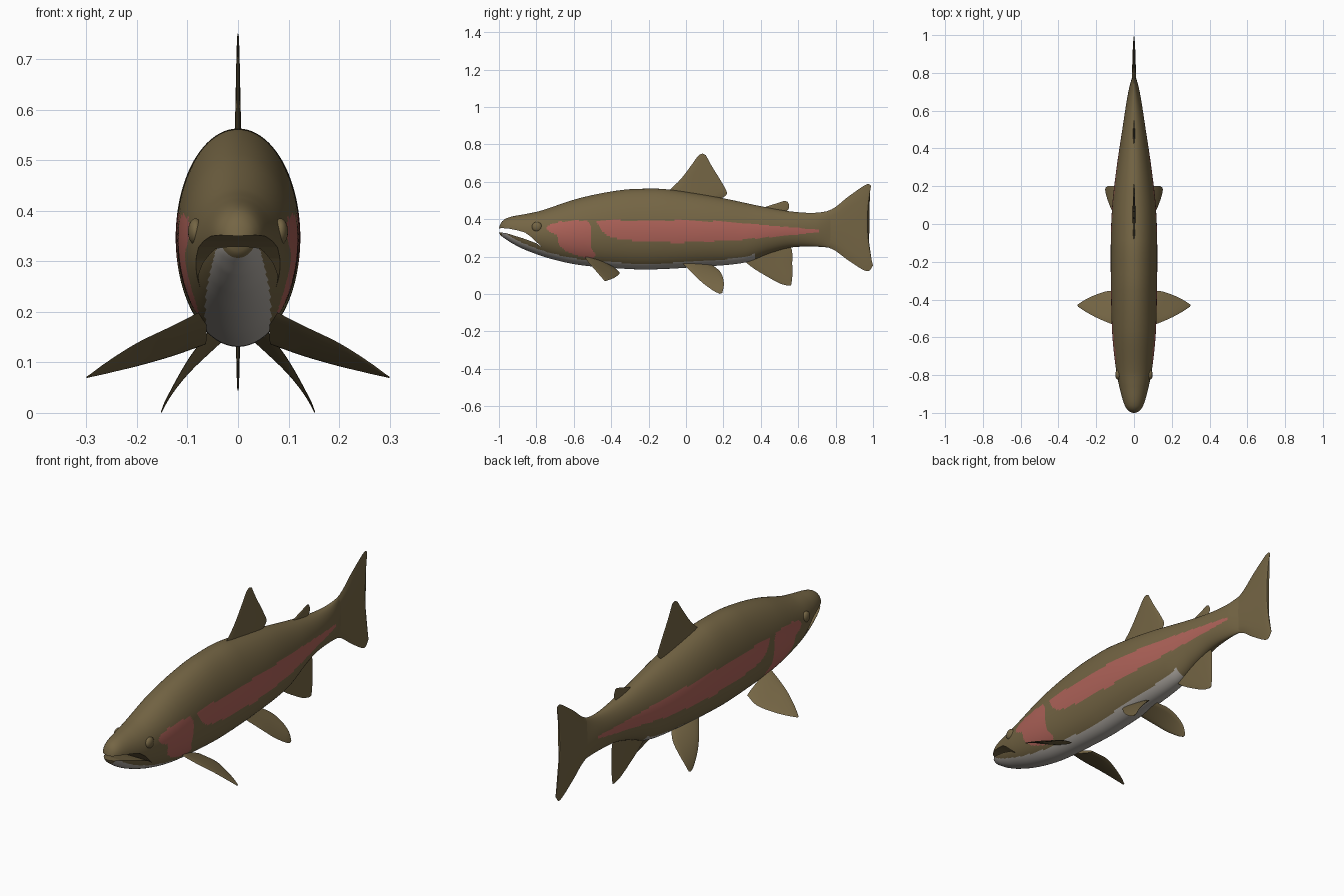
import bpy, bmesh, math
from mathutils import Vector

if "Cube" in bpy.data.objects:
    bpy.data.objects.remove(bpy.data.objects["Cube"])


def material(name, rgb):
    m = bpy.data.materials.new(name)
    m.diffuse_color = (*rgb, 1)
    m.use_nodes = True
    m.node_tree.nodes["Principled BSDF"].inputs["Base Color"].default_value = m.diffuse_color
    return m


BROWN = material("olive_brown", (0.175, 0.130, 0.058))
PINK = material("rose_pink", (0.42, 0.122, 0.098))
GREY = material("pale_belly", (0.43, 0.40, 0.365))


def curve(pts, x):
    """Smooth curve through (x, value) pairs."""
    def slope(i):
        a, b = max(i - 1, 0), min(i + 1, len(pts) - 1)
        return (pts[b][1] - pts[a][1]) / (pts[b][0] - pts[a][0])
    i = 0
    while i < len(pts) - 2 and x > pts[i + 1][0]:
        i += 1
    (x0, v0), (x1, v1) = pts[i], pts[i + 1]
    h = x1 - x0
    t = (x - x0) / h
    return ((2*t**3 - 3*t*t + 1) * v0 + (t**3 - 2*t*t + t) * h * slope(i)
            + (3*t*t - 2*t**3) * v1 + (t**3 - t*t) * h * slope(i + 1))


def finish(name, bm, mat=None):
    bmesh.ops.recalc_face_normals(bm, faces=bm.faces[:])
    me = bpy.data.meshes.new(name)
    bm.to_mesh(me)
    bm.free()
    ob = bpy.data.objects.new(name, me)
    bpy.context.collection.objects.link(ob)
    if mat:
        me.materials.append(mat)
    return ob


def loft(bm, rings):
    vs = [[bm.verts.new(p) for p in r] for r in rings]
    n = len(vs[0])
    for a, b in zip(vs, vs[1:]):
        for j in range(n):
            k = (j + 1) % n
            bm.faces.new((a[j], a[k], b[k], b[j]))
    bm.faces.new(vs[0])
    bm.faces.new(vs[-1])


# Body outline: back line, belly line and half width along y
TOP = [(-1, .350), (-.995, .368), (-.985, .386), (-.965, .402), (-.93, .414), (-.86, .427),
       (-.78, .444), (-.57, .512), (-.35, .555), (-.19, .563), (-.09, .558), (.18, .515),
       (.42, .465), (.56, .441), (.69, .434), (.80, .45)]
BOT = [(-1, .330), (-.995, .318), (-.985, .308), (-.965, .294), (-.93, .271), (-.86, .236),
       (-.73, .19), (-.57, .155), (-.35, .136), (-.19, .131), (.07, .145), (.315, .168),
       (.45, .218), (.56, .248), (.69, .253), (.80, .245)]
WID = [(-1, .010), (-.995, .022), (-.985, .034), (-.965, .047), (-.93, .060), (-.86, .078),
       (-.78, .094), (-.6, .114), (-.4, .121), (-.1, .123), (.1, .115), (.3, .092),
       (.5, .062), (.7, .030), (.80, .004)]

rings = []
N, M = 280, 120
for i in range(N + 1):
    u = i / N
    y = -1 + 1.8 * (0.75 * u + 0.25 * u * u) if u > .04 else -1 + 1.8 * .0304 * (u / .04) ** 1.5
    t, b, w = curve(TOP, y), curve(BOT, y), curve(WID, y)
    rings.append([(w * math.cos(a), y, (t + b) / 2 + (t - b) / 2 * math.sin(a))
                  for a in (2 * math.pi * j / M for j in range(M))])
bm = bmesh.new()
loft(bm, rings)
body = finish("body", bm)

# Open mouth, cut through the head
MOUTH = [(-1.05, .346), (-.985, .352), (-.95, .350), (-.90, .340), (-.86, .328), (-.83, .306),
         (-.80, .278), (-.77, .250), (-.80, .271), (-.835, .284), (-.87, .297), (-.92, .312),
         (-.96, .325), (-1.05, .336)]
bm = bmesh.new()
loft(bm, [[(x, y, z) for y, z in MOUTH] for x in (-.2, .2)])
cutter = finish("mouth_cutter", bm)
cutter.hide_render = True
mod = body.modifiers.new("mouth", "BOOLEAN")
mod.operation, mod.solver, mod.object = "DIFFERENCE", "EXACT", cutter
bpy.context.view_layer.objects.active = body
bpy.ops.object.modifier_apply(modifier="mouth")
bpy.data.objects.remove(cutter)

# Pink cheek and side stripe, pale belly
CHEEK = [(-.745, .350), (-.735, .368), (-.68, .385), (-.62, .393), (-.53, .393), (-.505, .365),
         (-.505, .30), (-.51, .25), (-.485, .215), (-.485, .20), (-.51, .185), (-.545, .195),
         (-.59, .208), (-.64, .228), (-.68, .26), (-.69, .315), (-.735, .333)]
STRIPE = [(-.48, .385), (-.46, .393), (-.2, .396), (.02, .393), (.2, .386), (.34, .376), (.55, .357),
          (.71, .344), (.71, .330), (.55, .313), (.29, .289), (-.03, .274), (-.25, .281),
          (-.40, .300), (-.45, .335)]


def inside(poly, y, z):
    hit = False
    for (y0, z0), (y1, z1) in zip(poly, poly[1:] + poly[:1]):
        if (z0 > z) != (z1 > z) and y < y0 + (z - z0) / (z1 - z0) * (y1 - y0):
            hit = not hit
    return hit


body.data.materials.clear()
for m in (BROWN, PINK, GREY):
    body.data.materials.append(m)
for f in body.data.polygons:
    _, y, z = f.center
    f.material_index = 0
    if inside(CHEEK, y, z) or inside(STRIPE, y, z):
        f.material_index = 1
    elif -.985 < y < .37 and z < curve(BOT, y) + .031 and f.normal.z < .3:
        f.material_index = 2


# Fins: lens-shaped blades between a leading and a trailing edge
def fin(name, lead, trail, thick, notch=0.0, side=1):
    def edge(pts, t):
        ks = [i / (len(pts) - 1) for i in range(len(pts))]
        return Vector([curve([(k, p[c]) for k, p in zip(ks, pts)], t) for c in range(3)])
    rows, cols = 28, 12
    nrm = (Vector(lead[-1]) - Vector(trail[0])).cross(Vector(trail[-1]) - Vector(lead[0]))
    if nrm.length < 1e-6:
        nrm = Vector((1, 0, 0))
    nrm.normalize()
    out = []
    for i in range(rows + 1):
        t = i / rows
        a, b = edge(lead, t), edge(trail, t)
        ring = []
        for j in range(2 * cols):
            s = j / cols if j <= cols else 2 - j / cols
            sign = 1 if j <= cols else -1
            p = a.lerp(b, s)
            p.y -= notch * 4 * s * (1 - s) * t ** 3
            p += nrm * sign * (2 * thick * math.sqrt(max(s * (1 - s), 0)) * (1 - .85 * t) + .0004)
            ring.append((p.x * side, p.y, p.z))
        out.append(ring)
    b = bmesh.new()
    loft(b, out)
    finish(name, b, BROWN)


def flat(*yz):
    return [(0, y, z) for y, z in yz]


fin("dorsal_fin", flat((-.10, .545), (-.03, .612), (.03, .69), (.065, .738), (.088, .751)),
    flat((.17, .50), (.218, .535), (.195, .59), (.14, .68), (.106, .742)), .007)
fin("adipose_fin", flat((.40, .455), (.45, .474), (.49, .486), (.525, .498)),
    flat((.50, .43), (.54, .445), (.552, .470), (.543, .494)), .005)
fin("tail_fin", flat((.68, .425), (.78, .453), (.87, .522), (.962, .584), (.990, .580)),
    flat((.68, .262), (.78, .241), (.87, .178), (.965, .122), (1.0, .150)), .014, .025)
fin("anal_fin", flat((.30, .185), (.36, .138), (.43, .095), (.50, .057), (.545, .044)),
    flat((.54, .27), (.566, .235), (.568, .16), (.568, .09), (.562, .046)), .006)

for side, label in ((1, "left"), (-1, "right")):
    fin(label + "_pectoral_fin",
        [(.065, -.545, .205), (.13, -.525, .172), (.20, -.495, .138), (.26, -.462, .100), (.297, -.437, .072)],
        [(.065, -.375, .135), (.13, -.355, .112), (.20, -.374, .092), (.26, -.402, .078), (.30, -.428, .070)],
        .008, side=side)
    fin(label + "_pelvic_fin",
        [(.055, -.02, .165), (.098, .04, .105), (.125, .09, .058), (.145, .145, .018), (.152, .178, .001)],
        [(.018, .14, .155), (.055, .180, .122), (.095, .198, .085), (.130, .202, .045), (.150, .194, .006)],
        .007, side=side)
    # Eye
    b = bmesh.new()
    bmesh.ops.create_uvsphere(b, u_segments=32, v_segments=20, radius=1)
    for v in b.verts:
        v.co = (side * (.084 + .015 * v.co.x), -.797 + .027 * v.co.y, .359 + .026 * v.co.z)
    finish(label + "_eye", b, BROWN)

for ob in bpy.data.objects:
    ob.select_set(True)
bpy.ops.object.shade_smooth_by_angle(angle=math.radians(40))
